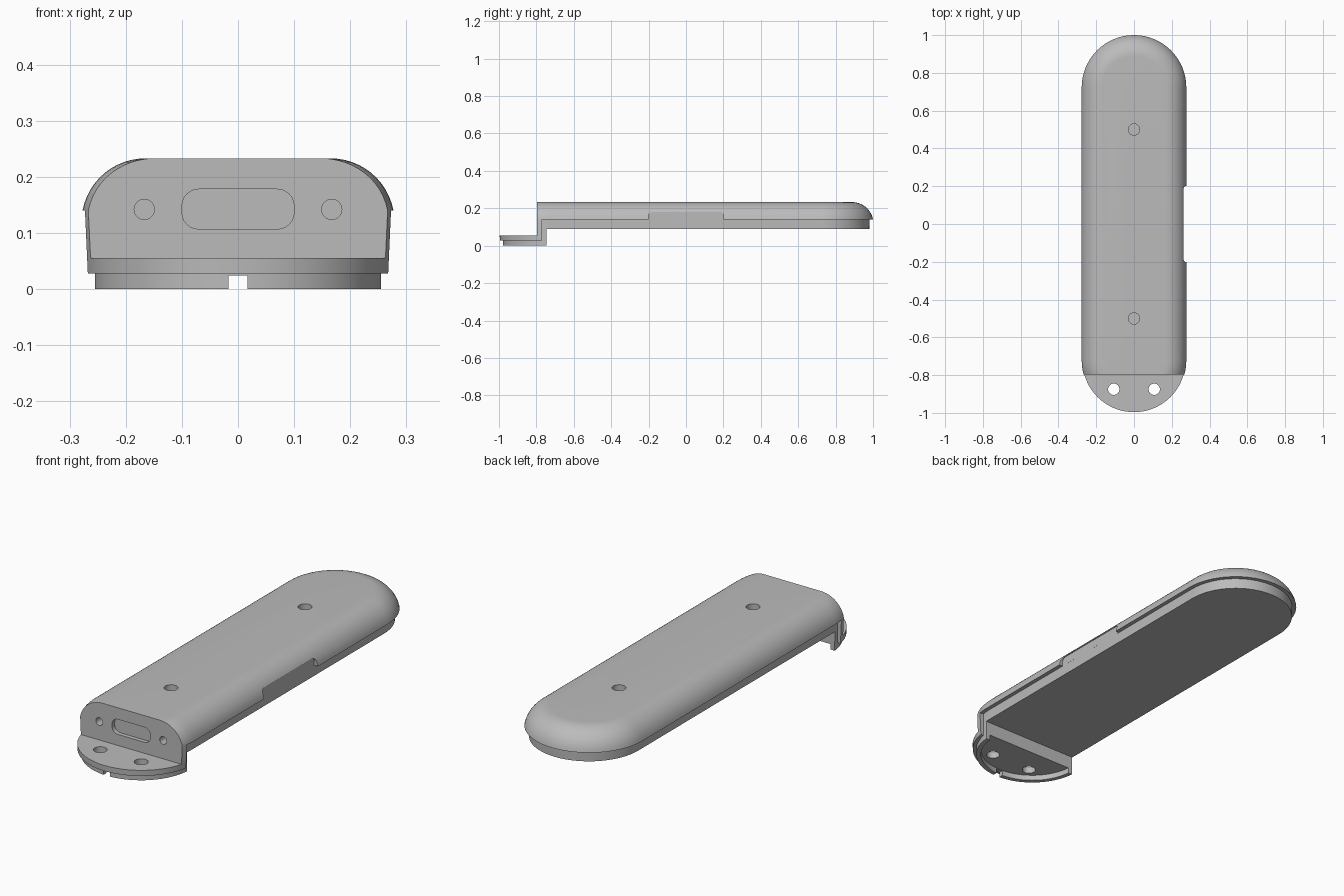
import bpy, bmesh, math
from mathutils import Vector

default = bpy.data.objects.get("Cube")
if default:
    bpy.data.objects.remove(default, do_unlink=True)

grey = bpy.data.materials.new("plain grey")
grey.use_nodes = True
colour = (0.5, 0.5, 0.5, 1)
grey.diffuse_color = colour
grey.node_tree.nodes["Principled BSDF"].inputs["Base Color"].default_value = colour

CENTRE = 0.723      # y of the round end centres
SEGMENTS = 32       # steps per half circle


def finish(name, bm):
    bmesh.ops.recalc_face_normals(bm, faces=bm.faces)
    mesh = bpy.data.meshes.new(name)
    bm.to_mesh(mesh)
    bm.free()
    mesh.materials.append(grey)
    obj = bpy.data.objects.new(name, mesh)
    bpy.context.collection.objects.link(obj)
    return obj


def stadium(name, profile):
    """Loft pill-shaped rings through (radius, height) pairs."""
    bm = bmesh.new()
    rings = []
    for r, z in profile:
        ring = []
        for side in (0, 1):
            for i in range(SEGMENTS + 1):
                a = math.pi * (side + i / SEGMENTS)
                y = CENTRE if side == 0 else -CENTRE
                ring.append(bm.verts.new((r * math.cos(a), y + r * math.sin(a), z)))
        rings.append(ring)
    for low, high in zip(rings, rings[1:]):
        for i in range(len(low)):
            j = (i + 1) % len(low)
            bm.faces.new((low[i], low[j], high[j], high[i]))
    bm.faces.new(rings[0])
    bm.faces.new(rings[-1])
    return finish(name, bm)


def box(name, low, high, round_axis=None, radius=0.0):
    """Box between two corners, with edges along one axis rounded."""
    bm = bmesh.new()
    bmesh.ops.create_cube(bm, size=1)
    for v in bm.verts:
        v.co = Vector([low[k] if v.co[k] < 0 else high[k] for k in range(3)])
    if round_axis is not None:
        edges = [e for e in bm.edges
                 if abs(e.verts[0].co[round_axis] - e.verts[1].co[round_axis]) > 1e-4]
        bmesh.ops.bevel(bm, geom=edges, offset=radius, segments=6,
                        profile=0.5, affect='EDGES')
    return finish(name, bm)


def cylinder(name, centre, radius, depth, along_y=False):
    bm = bmesh.new()
    bmesh.ops.create_cone(bm, cap_ends=True, segments=32, radius1=radius,
                          radius2=radius, depth=depth)
    for v in bm.verts:
        if along_y:
            v.co = Vector((v.co.x, -v.co.z, v.co.y))
        v.co += Vector(centre)
    return finish(name, bm)


def combine(target, tool, operation='DIFFERENCE'):
    tool.hide_render = True
    mod = target.modifiers.new("combine", 'BOOLEAN')
    mod.operation = operation
    mod.solver = 'EXACT'
    mod.object = tool
    bpy.context.view_layer.objects.active = target
    bpy.ops.object.modifier_apply(modifier=mod.name)
    bpy.data.objects.remove(tool, do_unlink=True)


# Upper shell with drafted sides and a rounded shoulder
fillet, inner, top = 0.114, 0.165, 0.233
start = math.asin((0.14 - top + fillet) / fillet)
profile = [(0.272, 0.028)]
for i in range(13):
    a = start + (math.pi / 2 - start) * i / 12
    profile.append((inner + fillet * math.cos(a), top - fillet + fillet * math.sin(a)))
body = stadium("case_body", profile)
combine(body, box("underside_cutter", (-1, -0.77, -1), (1, 2, 0.14)))

# Inset lip that follows the stepped lower edge
lip = stadium("inset_lip", [(0.256, 0), (0.258, 0.15)])
combine(lip, box("lip_cutter", (-1, -0.745, -1), (1, 2, 0.09)))
combine(body, lip, 'UNION')

# Front step leaving the flat tongue
combine(body, box("front_cutter", (-1, -2, 0.055), (1, -0.797, 1)))

# Hollow beneath the tongue and the slot through its rim
combine(body, stadium("tongue_hollow", [(0.235, -0.1), (0.235, 0.026)]))
combine(body, box("rim_slot", (-0.017, -1.2, -0.1), (0.017, -0.8, 0.024)))

# Flat finger notch on one long side
combine(body, box("side_notch", (0.258, -0.2, 0.02), (0.5, 0.2, 0.18), 0, 0.02))

# Top screw holes, tongue holes and front panel holes
for s in (-1, 1):
    combine(body, cylinder("top_hole", (0, 0.5 * s, top), 0.03, 0.16))
    combine(body, cylinder("tongue_hole", (0.107 * s, -0.875, 0.03), 0.03, 0.2))
    combine(body, cylinder("panel_hole", (0.167 * s, -0.8, 0.142), 0.018, 0.1, True))

# Rounded socket in the front panel
combine(body, box("socket", (-0.1, -0.9, 0.107), (0.1, -0.777, 0.178), 1, 0.03))

bpy.ops.object.select_all(action='DESELECT')
body.select_set(True)
bpy.context.view_layer.objects.active = body
bpy.ops.object.shade_smooth_by_angle(angle=math.radians(30))
